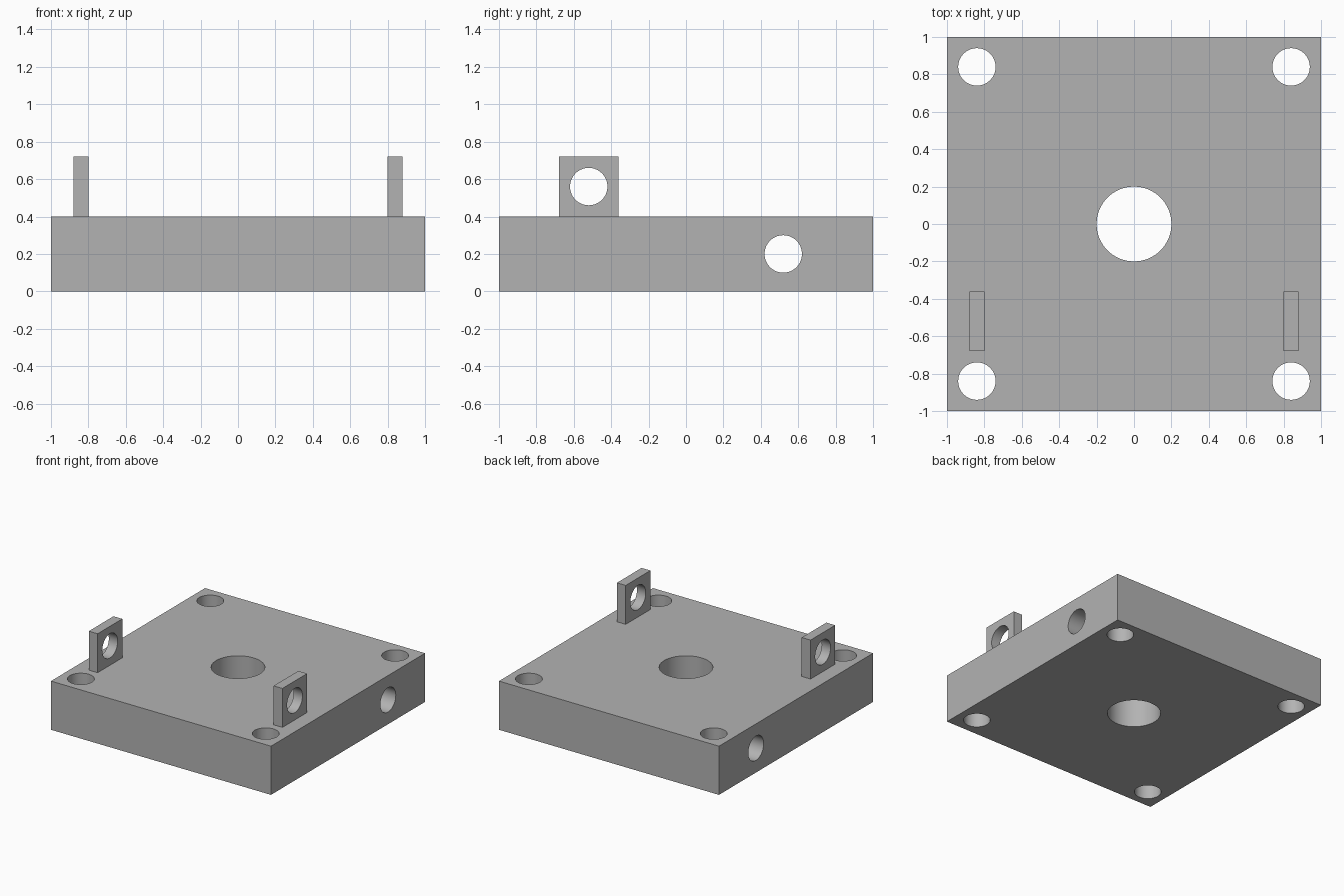
import bpy
from math import pi

if "Cube" in bpy.data.objects:
    bpy.data.objects.remove(bpy.data.objects["Cube"], do_unlink=True)

GREY = (0.45, 0.45, 0.45, 1)
grey = bpy.data.materials.new("plain grey")
grey.use_nodes = True
grey.diffuse_color = GREY
grey.node_tree.nodes["Principled BSDF"].inputs["Base Color"].default_value = GREY


def block(name, size, centre):
    bpy.ops.mesh.primitive_cube_add(size=1, location=centre)
    part = bpy.context.object
    part.name = name
    part.scale = size
    bpy.ops.object.transform_apply(location=False, rotation=False, scale=True)
    part.data.materials.append(grey)
    return part


def drill(part, radius, depth, centre, along_x=False):
    """Cut a round through hole, along z or along x."""
    bpy.ops.mesh.primitive_cylinder_add(
        vertices=64, radius=radius, depth=depth, location=centre,
        rotation=(0, pi / 2 if along_x else 0, 0))
    cutter = bpy.context.object
    cutter.hide_render = True
    cutter.data.materials.append(grey)
    cut = part.modifiers.new("hole", 'BOOLEAN')
    cut.operation = 'DIFFERENCE'
    cut.solver = 'EXACT'
    cut.object = cutter
    bpy.ops.object.select_all(action='DESELECT')
    part.select_set(True)
    bpy.context.view_layer.objects.active = part
    bpy.ops.object.modifier_apply(modifier=cut.name)
    bpy.data.objects.remove(cutter, do_unlink=True)


def smooth_holes(part):
    bpy.ops.object.select_all(action='DESELECT')
    part.select_set(True)
    bpy.context.view_layer.objects.active = part
    bpy.ops.object.shade_smooth_by_angle(angle=pi / 6)


# Base plate with centre bore, corner holes and a cross hole
plate = block("base_plate", (2, 2, 0.4), (0, 0, 0.2))
drill(plate, 0.2, 1, (0, 0, 0.2))
for x in (-0.84, 0.84):
    for y in (-0.84, 0.84):
        drill(plate, 0.1, 1, (x, y, 0.2))
drill(plate, 0.1, 3, (0, 0.52, 0.2), along_x=True)
smooth_holes(plate)

# Pair of upright lugs with pin holes
for side, x in (("right", -0.84), ("left", 0.84)):
    lug = block(side + "_lug", (0.08, 0.32, 0.32), (x, -0.52, 0.56))
    drill(lug, 0.1, 0.5, (x, -0.52, 0.56), along_x=True)
    smooth_holes(lug)
